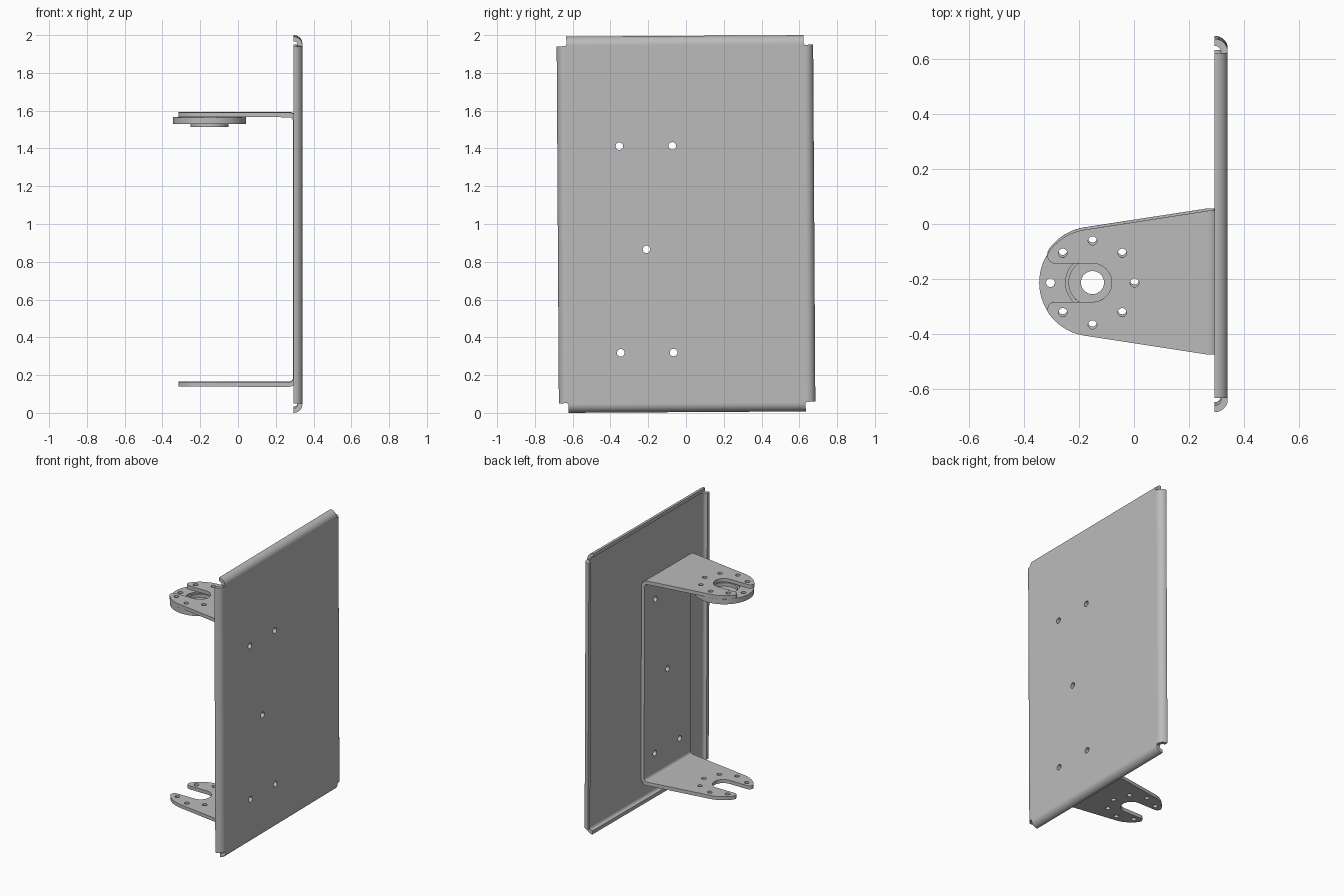
import bpy, bmesh
from math import sin, cos, pi, radians
from mathutils import Matrix, Vector

cube = bpy.data.objects.get("Cube")
if cube:
    bpy.data.objects.remove(cube, do_unlink=True)

steel = bpy.data.materials.new("steel_grey")
steel.use_nodes = True
GREY = (0.5, 0.5, 0.5, 1)
steel.diffuse_color = GREY
steel.node_tree.nodes["Principled BSDF"].inputs["Base Color"].default_value = GREY

# The whole assembly leans very slightly about the x axis
TILT = Matrix.Translation((0, 0, 1)) @ Matrix.Rotation(radians(0.35), 4, 'X') @ Matrix.Translation((0, 0, -1))


def frame(u, v, origin):
    """Placement whose local x and y run along u and v."""
    u, v = Vector(u), Vector(v)
    m = Matrix((u, v, u.cross(v))).transposed().to_4x4()
    m.translation = origin
    return m


X, Y, Z = (1, 0, 0), (0, 1, 0), (0, 0, 1)


def arc(cx, cy, r, start, end, n=12):
    angles = [radians(start + (end - start) * i / n) for i in range(n + 1)]
    return [(cx + r * cos(a), cy + r * sin(a)) for a in angles]


def circle(cx, cy, r, n=32):
    return arc(cx, cy, r, 0, 360, n)[:-1]


def rect(hx, hy, cx=0, cy=0):
    return [(cx - hx, cy - hy), (cx + hx, cy - hy), (cx + hx, cy + hy), (cx - hx, cy + hy)]


def bend(cx, cy, r, thick, side, lip):
    """Quarter bend from +x round to side * y, ending in a short lip."""
    outer, inner = arc(cx, cy, r, 0, side * 90), arc(cx, cy, r - thick, 0, side * 90)
    return outer + [(cx - lip, outer[-1][1]), (cx - lip, inner[-1][1])] + inner[::-1]


def plate(loops, depth, place):
    """Extruded outline, further loops being holes."""
    cu = bpy.data.curves.new("outline", 'CURVE')
    cu.dimensions, cu.fill_mode, cu.extrude = '2D', 'BOTH', depth / 2
    for loop in loops:
        sp = cu.splines.new('POLY')
        sp.points.add(len(loop) - 1)
        for p, (x, y) in zip(sp.points, loop):
            p.co = (x, y, 0, 1)
        sp.use_cyclic_u = True
    ob = bpy.data.objects.new("outline", cu)
    bpy.context.collection.objects.link(ob)
    bpy.context.view_layer.update()
    me = bpy.data.meshes.new_from_object(ob.evaluated_get(bpy.context.evaluated_depsgraph_get()))
    bpy.data.objects.remove(ob, do_unlink=True)
    bpy.data.curves.remove(cu)
    me.transform(place)
    return me


def part(name, pieces):
    bm = bmesh.new()
    for me in pieces:
        one = bmesh.new()
        one.from_mesh(me)
        bmesh.ops.remove_doubles(one, verts=one.verts, dist=1e-5)
        bmesh.ops.recalc_face_normals(one, faces=one.faces)
        one.to_mesh(me)
        one.free()
        bm.from_mesh(me)
        bpy.data.meshes.remove(me)
    mesh = bpy.data.meshes.new(name)
    bm.to_mesh(mesh)
    bm.free()
    mesh.transform(TILT)
    mesh.materials.clear()
    mesh.materials.append(steel)
    for f in mesh.polygons:
        f.material_index = 0
    ob = bpy.data.objects.new(name, mesh)
    bpy.context.collection.objects.link(ob)
    bpy.ops.object.select_all(action='DESELECT')
    ob.select_set(True)
    bpy.context.view_layer.objects.active = ob
    bpy.ops.object.shade_smooth_by_angle(angle=radians(30))


AX, AY = -0.151, -0.21      # pivot axis
MID = 0.867                 # bracket mid height
SHEET = 0.025

# Mounting holes shared by the panel and the bracket web
bolts = [circle(AY, MID, 0.02)]
bolts += [circle(AY + dy, MID + dz, 0.02) for dy in (-0.14, 0.14) for dz in (-0.547, 0.547)]

# Panel: flat sheet with four rolled edges and open corners
HY, HZ, R = 0.633, 0.95, 0.046
panel = [plate([rect(HY, HZ, 0, 1)] + bolts, SHEET, frame(Y, Z, (0.341 - SHEET / 2, 0, 0)))]
for s in (-1, 1):
    panel.append(plate([bend(0.295, s * HY, R, SHEET, s, 0.002)], 2 * HZ - 0.01, frame(X, Y, (0, 0, 1))))
    panel.append(plate([bend(0.295, s * HZ, R, SHEET, s, 0.002)], 2 * HY - 0.01, frame(X, Z, (0, 0, 1))))
part("panel", panel)

# Bracket: web, two bends and two slotted arms
HALF, WIDE, BX = 0.68, 0.262, 0.27
ring = [(AX + 0.153 * cos(i * pi / 4), AY + 0.153 * sin(i * pi / 4)) for i in range(8)]

side = arc(0, 0, 0.195, 98.7, 144.7) + arc(-0.137, 0.097, 0.027, 144.7, 270, 10)
half = [(BX - AX, WIDE)] + side + arc(0, 0, 0.07, 90, 0)
arm = half + [(x, -y) for x, y in half[-2::-1]]
arm_loops = [[(AX + x, AY + y) for x, y in arm]]
arm_loops += [circle(x, y, 0.016, 20) for x, y in ring if x > AX - 0.15]

bracket = [plate([rect(WIDE, HALF, AY, MID)] + bolts, SHEET, frame(Y, Z, (BX + R - SHEET / 2, 0, 0)))]
for s in (-1, 1):
    bracket.append(plate([bend(BX, s * HALF, R, SHEET, s, 0)], 2 * WIDE, frame(X, Z, (0, AY, MID))))
    bracket.append(plate(arm_loops, SHEET, frame(X, Y, (0, 0, MID + s * (HALF + R - SHEET / 2)))))
part("bracket", bracket)

# Pivot flange under the upper arm: drilled disc, stepped seat and bottom boss


def washer(outer, inner, low, high, holes=()):
    loops = [circle(AX, AY, outer, 64), circle(AX, AY, inner, 48), *holes]
    return plate(loops, high - low, frame(X, Y, (0, 0, (low + high) / 2)))


part("pivot_flange", [
    washer(0.194, 0.098, 1.531, 1.567, [circle(x, y, 0.016, 20) for x, y in ring]),
    washer(0.098, 0.086, 1.531, 1.555),
    washer(0.1, 0.042, 1.515, 1.531),
])
